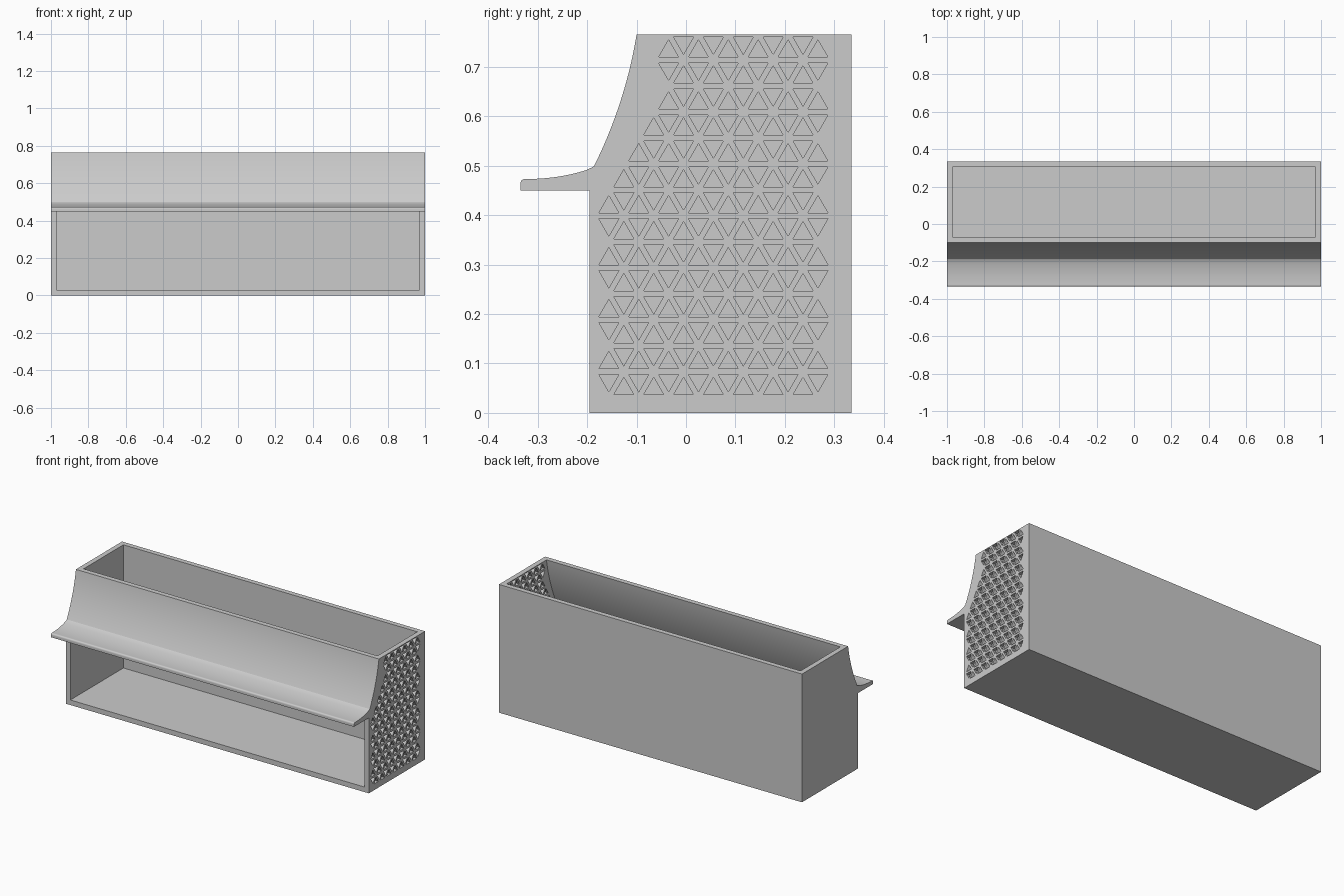
import bpy
import bmesh
from mathutils import Vector

cube = bpy.data.objects.get("Cube")
if cube:
    bpy.data.objects.remove(cube, do_unlink=True)

grey = bpy.data.materials.new("plain grey")
grey.use_nodes = True
COLOUR = (0.6, 0.6, 0.6, 1)
grey.diffuse_color = COLOUR
grey.node_tree.nodes["Principled BSDF"].inputs["Base Color"].default_value = COLOUR

WALL = 0.03
FRONT, BACK, TOP, LIP_Z = -0.195, 0.335, 0.765, 0.45


def bezier(a, c, b, n):
    """Points of a quadratic curve from a to b, pulled towards c."""
    a, b, c = Vector(a), Vector(b), Vector(c)
    ts = [i / n for i in range(n + 1)]
    return [tuple(a * (1 - t) ** 2 + c * 2 * t * (1 - t) + b * t * t) for t in ts]


def extrude_profile(name, loops, x0, x1):
    """Fill (y, z) loops, the first being the outline and the rest holes, from x0 to x1."""
    bm = bmesh.new()
    edges = []
    for loop in loops:
        verts = [bm.verts.new((x0, y, z)) for y, z in loop]
        edges += [bm.edges.new((v, verts[i - 1])) for i, v in enumerate(verts)]
    bmesh.ops.triangle_fill(bm, use_beauty=True, edges=edges, normal=(1, 0, 0))
    new = bmesh.ops.extrude_face_region(bm, geom=bm.faces[:])["geom"]
    moved = [g for g in new if isinstance(g, bmesh.types.BMVert)]
    bmesh.ops.translate(bm, verts=moved, vec=(x1 - x0, 0, 0))
    bmesh.ops.recalc_face_normals(bm, faces=bm.faces[:])
    mesh = bpy.data.meshes.new(name)
    bm.to_mesh(mesh)
    bm.free()
    mesh.materials.append(grey)
    obj = bpy.data.objects.new(name, mesh)
    bpy.context.collection.objects.link(obj)
    bpy.ops.object.select_all(action='DESELECT')
    obj.select_set(True)
    bpy.context.view_layer.objects.active = obj
    bpy.ops.object.shade_smooth_by_angle(angle=0.5)
    return obj


def box_loop(y0, y1, z0, z1):
    return [(y0, z0), (y1, z0), (y1, z1), (y0, z1)]


# Outer curve of the hood, running down and out to the rounded lip
hood_outer = bezier((-0.10, TOP), (-0.122, 0.63), (-0.184, 0.503), 20)
hood_outer += bezier((-0.186, 0.499), (-0.19, 0.496), (-0.20, 0.492), 4)
hood_outer += bezier((-0.205, 0.490), (-0.26, 0.473), (-0.323, 0.473), 14)
hood_outer += bezier((-0.325, 0.473), (-0.335, 0.473), (-0.335, 0.462), 6)
hood_outer += [(-0.335, LIP_Z)]
hood_inner = bezier((-0.175, LIP_Z), (-0.095, 0.61), (-0.07, TOP), 20)

# Lattice of triangular holes, pointing alternately up and down
ROWS, COLUMNS = 14, 15
STEP_Y, STEP_Z, INSET = 0.0302, 0.0525, 0.0058
FIRST_Y, FIRST_Z = -0.156, 0.031
holes = []
for row in range(ROWS):
    start = min(max(row - 7, 0), 4)
    for col in range(start, COLUMNS):
        y = FIRST_Y + col * STEP_Y
        low, high = FIRST_Z + row * STEP_Z, FIRST_Z + (row + 1) * STEP_Z
        half = STEP_Y - INSET * 3 ** 0.5
        if (row + col) % 2:
            base, tip = low + INSET, high - 2 * INSET
        else:
            base, tip = high - INSET, low + 2 * INSET
        holes.append([(y - half, base), (y + half, base), (y, tip)])

# Side panels: one pierced, one solid
side = hood_outer + [(FRONT, LIP_Z), (FRONT, 0), (BACK, 0), (BACK, TOP)]
extrude_profile("left_side_panel", [side] + holes, 1 - WALL, 1)
extrude_profile("right_side_panel", [side], -1, WALL - 1)

# Parts spanning between the side panels
span = (WALL - 1, 1 - WALL)
extrude_profile("front_hood_and_lip", [hood_outer + hood_inner], *span)
extrude_profile("floor", [box_loop(FRONT, BACK, 0, WALL)], *span)
extrude_profile("back_panel", [box_loop(BACK - WALL, BACK, WALL, TOP)], *span)
